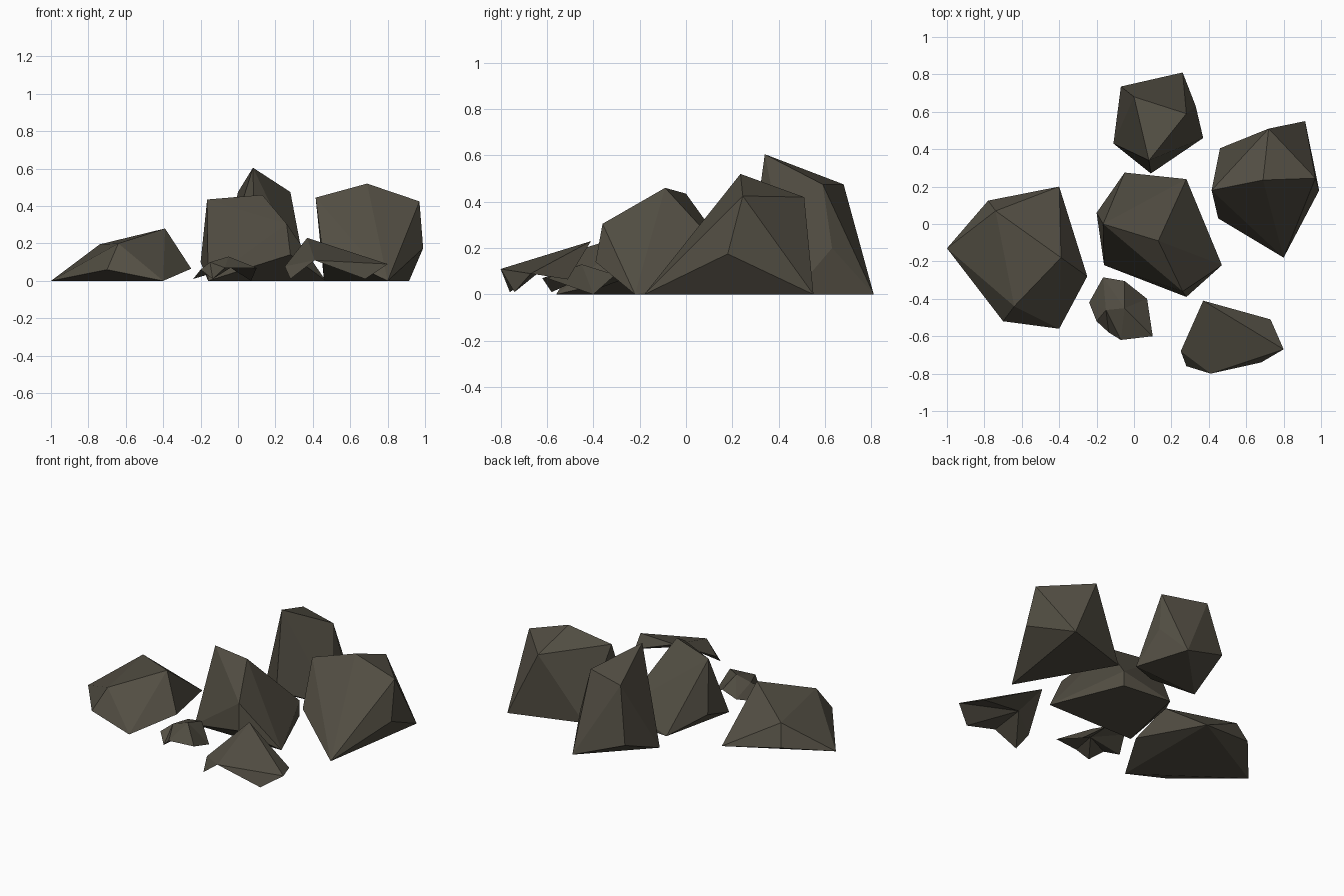
import bpy, bmesh, math

if "Cube" in bpy.data.objects:
    bpy.data.objects.remove(bpy.data.objects["Cube"])

stone = bpy.data.materials.new("dark brown stone")
stone.diffuse_color = (0.085, 0.076, 0.056, 1)
stone.use_nodes = True
stone.node_tree.nodes["Principled BSDF"].inputs["Base Color"].default_value = stone.diffuse_color


def finish(bm, name):
    bmesh.ops.recalc_face_normals(bm, faces=bm.faces[:])
    mesh = bpy.data.meshes.new(name)
    bm.to_mesh(mesh)
    bm.free()
    mesh.materials.append(stone)
    bpy.context.collection.objects.link(bpy.data.objects.new(name, mesh))


def boulder(name, corners):
    """Solid faceted rock: the convex hull of its corners."""
    bm = bmesh.new()
    for c in corners:
        bm.verts.new(c)
    hull = bmesh.ops.convex_hull(bm, input=bm.verts[:])
    junk = [v for v in hull["geom_interior"] + hull["geom_unused"]
            if isinstance(v, bmesh.types.BMVert)]
    bmesh.ops.delete(bm, geom=junk, context='VERTS')
    bmesh.ops.dissolve_limit(bm, angle_limit=math.radians(3),
                             verts=bm.verts[:], edges=bm.edges[:])
    finish(bm, name)


def hollow_slab(name, rim, peaks, top_faces, hollow):
    """Thin rock: a zigzag rim, a faceted top and an underside cupped upward."""
    bm = bmesh.new()
    verts = [bm.verts.new(c) for c in rim + peaks]
    for f in top_faces:
        bm.faces.new([verts[i] for i in f])
    centre = bm.verts.new(hollow)
    n = len(rim)
    for i in range(n):
        bm.faces.new((verts[(i + 1) % n], verts[i], centre))
    finish(bm, name)


# low wide rock on the left
boulder("left_rock", [
    (-1, -.13, 0), (-.78, .125, .06), (-.4, .2, 0), (-.25, -.28, .065),
    (-.4, -.56, 0), (-.7, -.52, .06), (-.64, -.44, .2), (-.39, -.18, .28),
    (-.74, .07, .195)])

# block in the middle
boulder("middle_rock", [
    (-.2, .06, .1), (-.05, .275, 0), (.28, .24, .1), (.28, .24, 0),
    (.47, -.22, 0), (.28, -.39, .14), (.26, -.36, .305), (-.16, -.22, 0),
    (-.165, 0, .435), (.13, -.09, .46)])

# tall pointed rock at the back
boulder("back_rock", [
    (-.07, .735, .12), (.26, .81, 0), (.33, .63, .2), (.37, .46, 0),
    (.09, .27, .1), (-.11, .43, 0), (0, .68, .475), (.28, .59, .475),
    (.08, .34, .605)])

# large rock on the right
boulder("right_rock", [
    (.415, .18, .445), (.46, .405, 0), (.72, .51, .42), (.915, .55, 0),
    (.99, .18, .175), (.97, .245, .425), (.8, -.18, 0), (.45, .03, .17),
    (.69, .235, .52)])

# leaning slab at the front right
hollow_slab("front_slab", [
    (.25, -.68, .077), (.37, -.41, .23), (.73, -.51, .065), (.8, -.67, .09),
    (.68, -.74, .01), (.41, -.8, .11), (.28, -.76, .01)], [],
    [(0, 5, 1), (1, 5, 3), (1, 3, 2), (3, 5, 4), (0, 6, 5)],
    (.41, -.58, .14))

# small chipped stone at the front
hollow_slab("small_stone", [
    (-.24, -.42, .01), (-.165, -.285, .06), (-.05, -.305, .085), (.07, -.4, 0),
    (.1, -.6, .07), (-.07, -.62, .07), (-.135, -.58, .01), (-.2, -.52, .06)],
    [(-.15, -.46, .1), (-.05, -.45, .13)],
    [(0, 8, 1), (1, 8, 9), (1, 9, 2), (2, 9, 3), (3, 9, 4), (4, 9, 5),
     (5, 9, 8), (5, 8, 6), (6, 8, 7), (7, 8, 0)],
    (-.04, -.45, .07))
